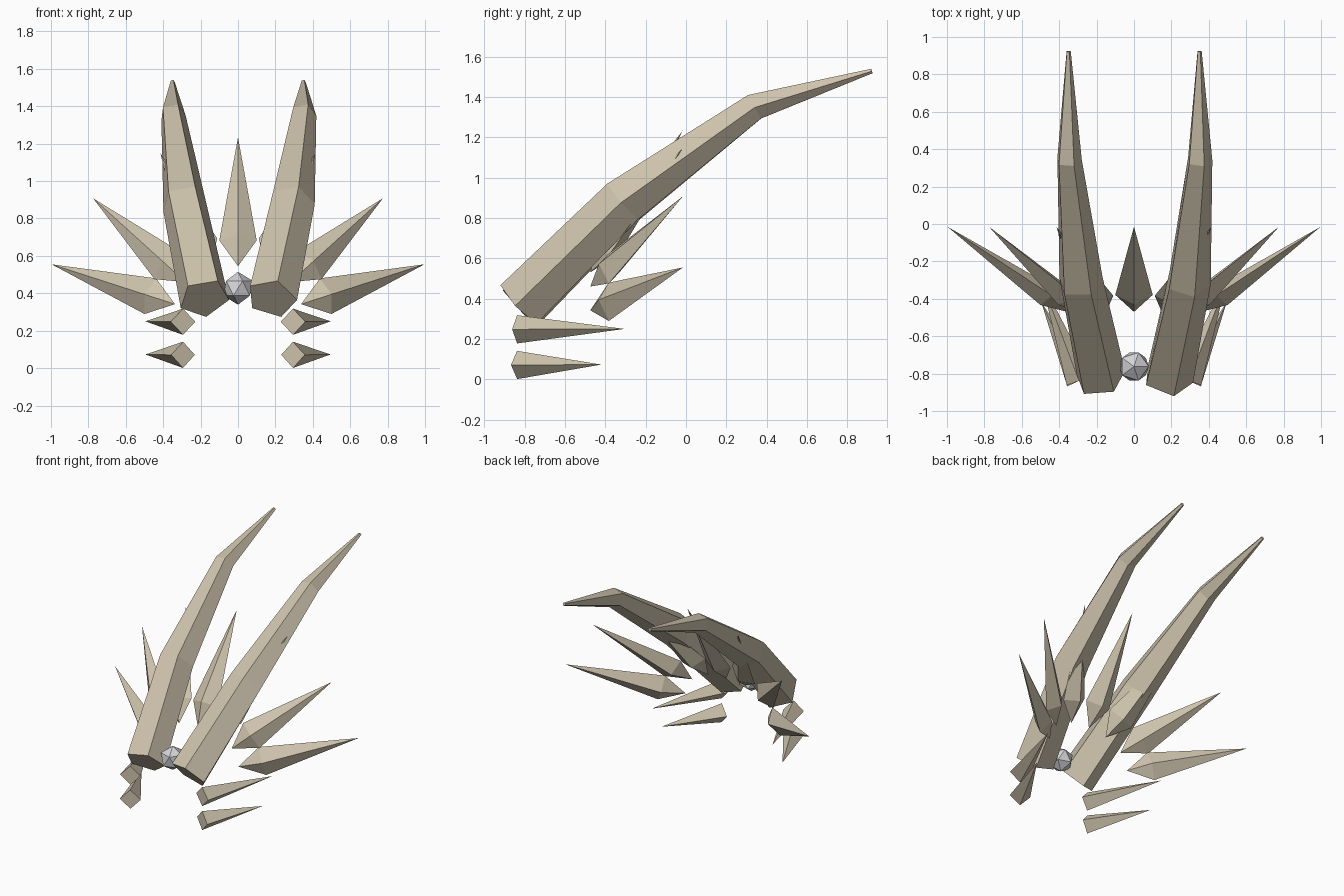
import bpy, bmesh, math
from mathutils import Vector

if "Cube" in bpy.data.objects:
    bpy.data.objects.remove(bpy.data.objects["Cube"])


def material(name, rgb):
    m = bpy.data.materials.new(name)
    m.diffuse_color = (*rgb, 1)
    m.use_nodes = True
    m.node_tree.nodes["Principled BSDF"].inputs["Base Color"].default_value = m.diffuse_color
    return m


BONE = material("bone", (0.62, 0.55, 0.42))
GREY = material("pale grey", (0.66, 0.66, 0.69))


def finish(name, bm, mat):
    bmesh.ops.recalc_face_normals(bm, faces=bm.faces[:])
    mesh = bpy.data.meshes.new(name)
    bm.to_mesh(mesh)
    bm.free()
    mesh.materials.append(mat)
    obj = bpy.data.objects.new(name, mesh)
    bpy.context.collection.objects.link(obj)


def ring(bm, center, side, up, sides, phase):
    """Loop of vertices around a centre; side and up carry the radii."""
    c = Vector(center)
    angles = [math.radians(phase) + i * math.tau / sides for i in range(sides)]
    return [bm.verts.new(c + side * math.cos(a) + up * math.sin(a)) for a in angles]


def bridge(bm, a, b):
    for i in range(len(a)):
        j = (i + 1) % len(a)
        bm.faces.new((a[i], a[j], b[j], b[i]))


def fan(bm, loop, point):
    p = bm.verts.new(point)
    for i in range(len(loop)):
        bm.faces.new((loop[i], loop[(i + 1) % len(loop)], p))


# Horn sections: centre, facing direction, radius
HORN = [((0.18, -0.825, 0.373), (0.17, 0.73, 0.69), 0.138),
        ((0.288, -0.311, 0.884), (0.12, 0.76, 0.65), 0.123),
        ((0.349, 0.34, 1.354), (0.03, 0.88, 0.48), 0.070),
        ((0.35, 0.923, 1.53), (0, 0.97, 0.22), 0.012)]


def horn(name, s):
    bm = bmesh.new()
    loops = []
    for (x, y, z), (dx, dy, dz), r in HORN:
        d = Vector((s * dx, dy, dz)).normalized()
        side = d.cross(Vector((0, 0, 1))).normalized()
        up = side.cross(d)
        loops.append(ring(bm, (s * x, y, z), side * r, up * r, 5, 67))
    for a, b in zip(loops, loops[1:]):
        bridge(bm, a, b)
    bm.faces.new(loops[0])
    bm.faces.new(loops[-1])
    finish(name, bm, BONE)


def leaf_spike(name, base, tip):
    """Four-sided spike, widest near its pointed root."""
    base, tip = Vector(base), Vector(tip)
    d = (tip - base).normalized()
    wide = Vector((-d.z, 0, d.x)).normalized()
    thin = d.cross(wide).normalized()
    bm = bmesh.new()
    loop = ring(bm, base.lerp(tip, 0.2), wide * 0.1, thin * 0.06, 4, 0)
    fan(bm, loop, base)
    fan(bm, loop, tip)
    finish(name, bm, BONE)


def cheek_spike(name, base, tip):
    """Four-sided pyramid with a flat diamond base."""
    base, tip = Vector(base), Vector(tip)
    d = (tip - base).normalized()
    side = d.cross(Vector((0, 0, 1))).normalized()
    bm = bmesh.new()
    loop = ring(bm, base, side * 0.07, side.cross(d) * 0.07, 4, 0)
    bm.faces.new(loop)
    fan(bm, loop, tip)
    finish(name, bm, BONE)


# Crest of spikes behind the horns
leaf_spike("center_crest_spike", (0, -0.47, 0.545), (0, -0.015, 1.235))
for label, s in (("right", 1), ("left", -1)):
    horn(label + "_horn", s)
    leaf_spike(label + "_inner_crest_spike", (s * 0.15, -0.475, 0.53), (s * 0.415, -0.015, 1.15))
    leaf_spike(label + "_middle_crest_spike", (s * 0.28, -0.475, 0.46), (s * 0.775, -0.015, 0.908))
    leaf_spike(label + "_outer_crest_spike", (s * 0.337, -0.475, 0.342), (s * 0.997, -0.015, 0.555))
    # Small side spikes below
    cheek_spike(label + "_upper_cheek_spike", (s * 0.294, -0.838, 0.248), (s * 0.495, -0.305, 0.25))
    cheek_spike(label + "_lower_cheek_spike", (s * 0.294, -0.838, 0.071), (s * 0.495, -0.42, 0.073))

# Faceted stone between the horns
bm = bmesh.new()
bmesh.ops.create_icosphere(bm, subdivisions=1, radius=0.088)
bmesh.ops.translate(bm, verts=bm.verts[:], vec=(0, -0.762, 0.427))
finish("brow_stone", bm, GREY)
